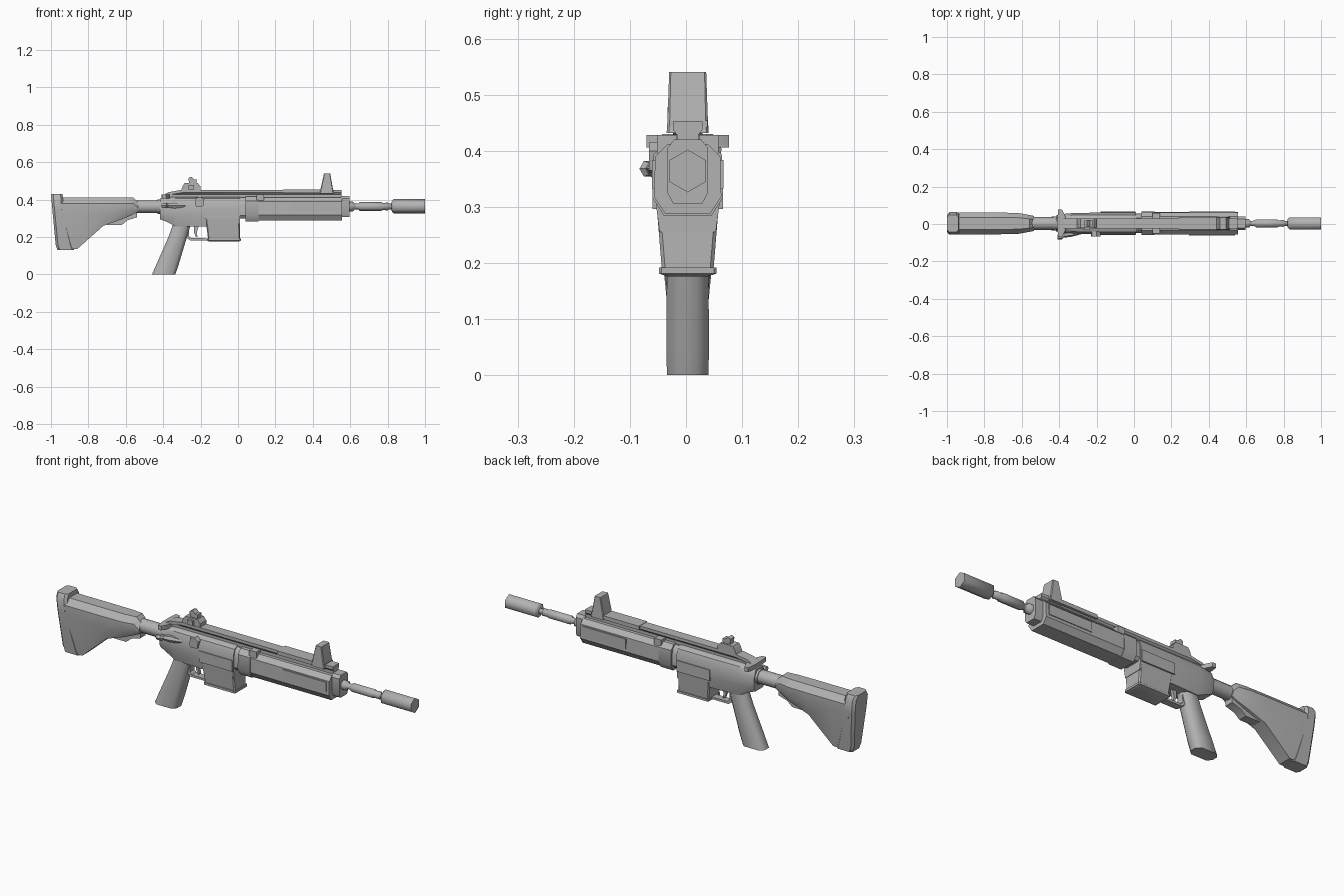
import bpy, bmesh, math

YC = 0.003  # centre line of the body
grey = bpy.data.materials.new("metal_grey")
grey.diffuse_color = (0.45, 0.45, 0.45, 1)


def finish(name, bm, angle):
    bmesh.ops.recalc_face_normals(bm, faces=bm.faces[:])
    mesh = bpy.data.meshes.new(name)
    bm.to_mesh(mesh)
    bm.free()
    mesh.materials.append(grey)
    ob = bpy.data.objects.new(name, mesh)
    bpy.context.collection.objects.link(ob)
    bpy.ops.object.select_all(action='DESELECT')
    ob.select_set(True)
    bpy.context.view_layer.objects.active = ob
    bpy.ops.object.shade_smooth_by_angle(angle=math.radians(angle))
    return ob


def loft(name, sections, angle=35):
    """Skin a list of equal-length point rings and cap both ends."""
    bm = bmesh.new()
    rings = [[bm.verts.new(p) for p in s] for s in sections]
    n = len(rings[0])
    for a, b in zip(rings, rings[1:]):
        for i in range(n):
            j = (i + 1) % n
            bm.faces.new((a[i], a[j], b[j], b[i]))
    bm.faces.new(rings[0])
    bm.faces.new(rings[-1])
    return finish(name, bm, angle)


def prism(name, profile, y0, y1):
    """Side profile in x, z given thickness along y."""
    return loft(name, [[(x, y, z) for x, z in profile] for y in (y0, y1)])


def box(name, x0, x1, y0, y1, z0, z1):
    return prism(name, [(x0, z0), (x1, z0), (x1, z1), (x0, z1)], y0, y1)


def tube(name, stations, z, sides=6):
    """Round part along x from (x, radius) stations, corner pointing up."""
    turn = [2 * math.pi * i / sides for i in range(sides)]
    return loft(name, [[(x, YC + r * math.sin(a), z + r * math.cos(a)) for a in turn]
                       for x, r in stations], 62)


def sym(x, half):
    """Mirrored ring across the centre line from (half width, z), top to bottom."""
    return [(x, YC + w, z) for w, z in half] + [(x, YC - w, z) for w, z in reversed(half)]


def flat(z, x0, x1, w, c):
    """Chamfered rectangle at height z."""
    return [(x0 + c, YC - w, z), (x1 - c, YC - w, z), (x1, YC - w + c, z), (x1, YC + w - c, z),
            (x1 - c, YC + w, z), (x0 + c, YC + w, z), (x0, YC + w - c, z), (x0, YC - w + c, z)]


# Stock: wide cheek tube above, narrowing web below
def stock_ring(x, top, w, mid, wb, bot):
    return sym(x, [(w * 0.55, top), (w, top - 0.03), (w, mid), (wb, bot)])


loft("stock", [stock_ring(-0.96, 0.41, 0.058, 0.33, 0.035, 0.135),
               stock_ring(-0.86, 0.41, 0.058, 0.33, 0.035, 0.135),
               stock_ring(-0.72, 0.41, 0.058, 0.32, 0.036, 0.26),
               stock_ring(-0.62, 0.41, 0.056, 0.335, 0.036, 0.295),
               stock_ring(-0.56, 0.41, 0.045, 0.345, 0.03, 0.32),
               stock_ring(-0.535, 0.385, 0.04, 0.35, 0.028, 0.335)])
loft("butt_pad", [flat(0.13, -0.965, -0.875, 0.037, 0.012),
                  flat(0.16, -0.975, -0.885, 0.04, 0.012),
                  flat(0.34, -0.992, -0.93, 0.058, 0.012),
                  flat(0.405, -0.998, -0.935, 0.06, 0.012),
                  flat(0.43, -1.0, -0.938, 0.045, 0.012)])
prism("stock_lever", [(-0.71, 0.29), (-0.70, 0.265), (-0.62, 0.265), (-0.59, 0.29),
                      (-0.54, 0.305), (-0.54, 0.335), (-0.66, 0.32)], YC - 0.022, YC + 0.022)
tube("buffer_tube", [(-0.56, 0.034), (-0.43, 0.034), (-0.43, 0.038), (-0.41, 0.038)], 0.362, 12)


# Receiver
def body_ring(x, top, w, bot, wb):
    return sym(x, [(0.028, top), (w * 0.8, top - 0.01), (w, top - 0.04), (w, 0.315), (wb, bot)])


loft("receiver", [body_ring(-0.418, 0.405, 0.042, 0.295, 0.03),
                  body_ring(-0.39, 0.41, 0.05, 0.285, 0.034),
                  body_ring(-0.33, 0.415, 0.055, 0.255, 0.04),
                  body_ring(-0.20, 0.415, 0.058, 0.255, 0.046),
                  body_ring(0.012, 0.415, 0.058, 0.255, 0.05)])
loft("receiver_neck", [body_ring(x, 0.412, 0.052, 0.30, 0.04) for x in (0.0, 0.05)])
loft("magazine_well", [flat(0.188, -0.16, 0.012, 0.046, 0.006),
                       flat(0.31, -0.175, 0.008, 0.056, 0.006)])
loft("magazine_well_lip", [flat(0.176, -0.157, 0.005, 0.035, 0.004),
                           flat(0.181, -0.163, 0.016, 0.051, 0.004),
                           flat(0.192, -0.163, 0.016, 0.051, 0.004)])
for side, name in ((-1, "front_side_panel"), (1, "back_side_panel")):
    box(name, -0.18, 0.008, *sorted((YC + side * 0.05, YC + side * 0.0625)), 0.296, 0.352)
prism("shell_deflector", [(-0.23, 0.37), (-0.22, 0.36), (-0.185, 0.365), (-0.18, 0.40),
                          (-0.20, 0.415), (-0.225, 0.41)], -0.066, -0.04)
# Forward plunger: tapered body ending in an angled knob
loft("plunger", [[(x, y + r * math.cos(a), 0.368 + r * math.sin(a))
                  for a in [math.pi / 3 * i for i in range(6)]]
                 for x, y, r in ((-0.41, -0.069, 0.013), (-0.385, -0.067, 0.016),
                                 (-0.375, -0.06, 0.012), (-0.34, -0.052, 0.018),
                                 (-0.28, -0.046, 0.008))])
# Charging handle with swept wings
loft("charging_handle", [[(-0.405, -0.07, z), (-0.385, -0.07, z), (-0.365, -0.03, z),
                          (-0.365, 0.036, z), (-0.385, 0.077, z), (-0.405, 0.077, z),
                          (-0.41, 0.03, z), (-0.41, -0.024, z)] for z in (0.406, 0.428)])

# Grip, trigger guard and trigger
loft("grip", [flat(0.0, -0.46, -0.335, 0.037, 0.02),
              flat(0.05, -0.438, -0.318, 0.038, 0.02),
              flat(0.20, -0.372, -0.273, 0.037, 0.02),
              flat(0.275, -0.345, -0.25, 0.036, 0.02)], 50)
prism("trigger_guard", [(-0.285, 0.235), (-0.275, 0.195), (-0.255, 0.182), (-0.15, 0.182),
                        (-0.15, 0.193), (-0.25, 0.194), (-0.262, 0.205), (-0.26, 0.265),
                        (-0.285, 0.265)], YC - 0.018, YC + 0.018)
prism("trigger", [(-0.235, 0.26), (-0.235, 0.225), (-0.225, 0.20), (-0.217, 0.20),
                  (-0.22, 0.225), (-0.21, 0.26)], YC - 0.008, YC + 0.008)

# Handguard: faceted shell with rear collar, side plates and clips
hand = [(0.036, 0.412), (0.058, 0.39), (0.060, 0.318), (0.040, 0.288)]
loft("handguard", [sym(x, hand) for x in (0.04, 0.555)])
collar = [(0.038, 0.416), (0.061, 0.393), (0.063, 0.316), (0.042, 0.284)]
loft("handguard_collar", [sym(x, collar) for x in (0.04, 0.11)])
loft("handguard_cap", [sym(x, [(0.024, 0.42), (0.036, 0.405), (0.036, 0.325), (0.026, 0.306)])
                       for x in (0.55, 0.597)])
for side, tag in ((-1, "front"), (1, "back")):
    box(tag + "_handguard_plate", 0.295, 0.54,
        *sorted((YC + side * 0.05, YC + side * 0.0635)), 0.333, 0.384)
    box(tag + "_clip", 0.10, 0.14, *sorted((YC + side * 0.02, YC + side * 0.055)), 0.395, 0.428)

# Top rail with a dovetail section
rail = [(0.026, 0.452), (0.026, 0.437), (0.019, 0.428), (0.019, 0.40)]
loft("top_rail", [sym(-0.40, [(w, min(z, 0.42)) if i > 1 else (w, 0.424 - i * 0.003)
                              for i, (w, z) in enumerate(rail)]),
                  sym(-0.37, [(w, z - 0.012 if i < 2 else z) for i, (w, z) in enumerate(rail)]),
                  sym(-0.30, rail), sym(0.553, rail)])
box("rail_cover", 0.24, 0.51, YC - 0.032, YC + 0.035, 0.434, 0.454)

# Sights
loft("front_sight", [flat(0.432, 0.437, 0.512, 0.0375, 0.004),
                     flat(0.455, 0.441, 0.508, 0.036, 0.004),
                     flat(0.54, 0.460, 0.493, 0.033, 0.003)])
prism("rear_sight_base", [(-0.305, 0.448), (-0.295, 0.475), (-0.285, 0.488), (-0.215, 0.488),
                          (-0.20, 0.47), (-0.20, 0.448)], YC - 0.024, YC + 0.026)
prism("rear_sight_leaf", [(-0.262, 0.485), (-0.265, 0.515), (-0.25, 0.522), (-0.235, 0.508),
                          (-0.22, 0.508), (-0.222, 0.485)], YC - 0.016, YC + 0.016)
box("rear_sight_knob", -0.265, -0.235, YC - 0.036, YC - 0.02, 0.455, 0.478)

# Barrel and muzzle device
tube("barrel", [(0.59, 0.026), (0.615, 0.026), (0.622, 0.016), (0.645, 0.017),
                (0.652, 0.024), (0.765, 0.024), (0.775, 0.019), (0.80, 0.021),
                (0.805, 0.015), (0.84, 0.015)], 0.363)
tube("muzzle", [(0.822, 0.026), (0.832, 0.038), (1.0, 0.038)], 0.364)
